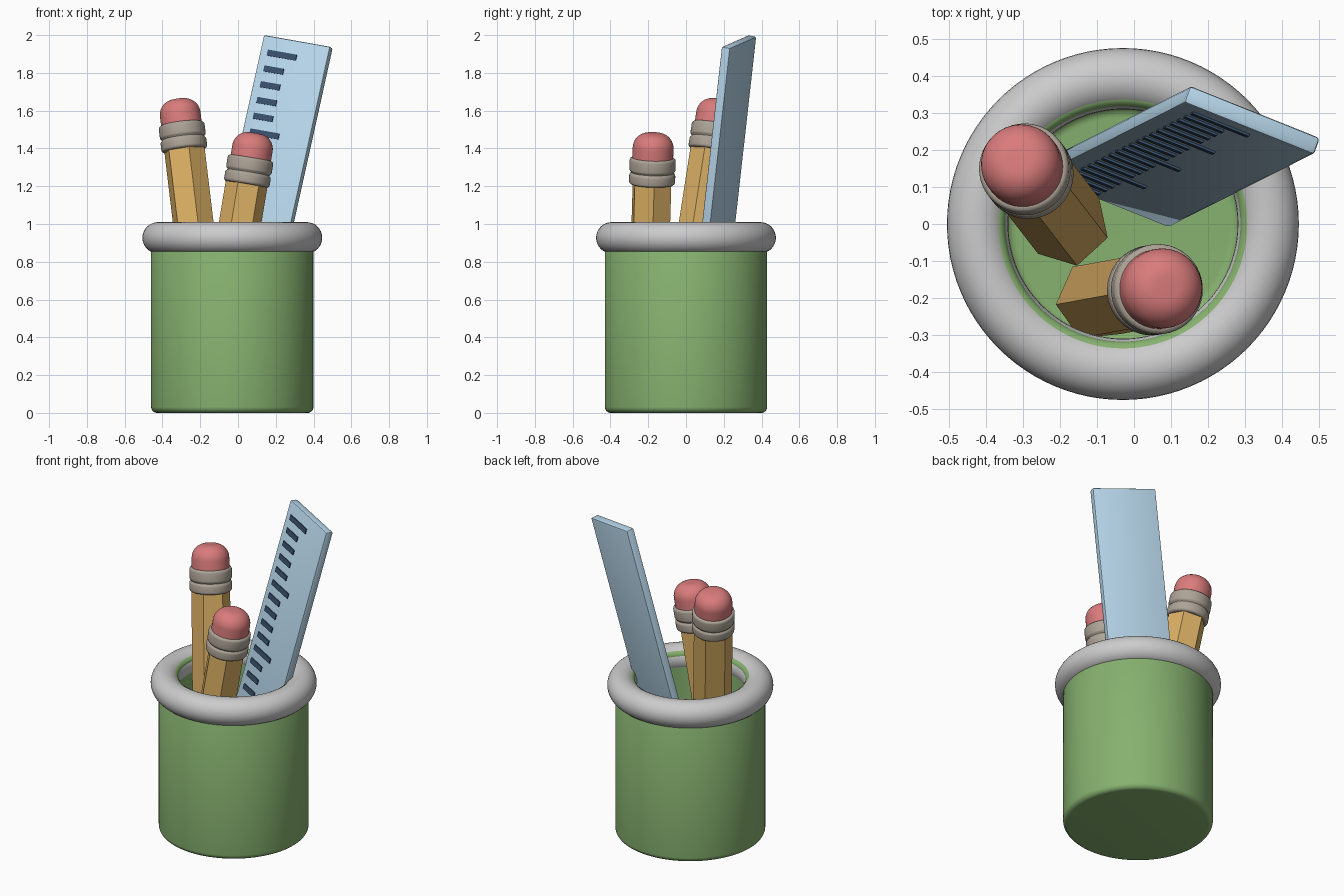
import bpy, bmesh, math
from mathutils import Vector, Matrix

if "Cube" in bpy.data.objects:
    bpy.data.objects.remove(bpy.data.objects["Cube"])


def material(name, rgb):
    m = bpy.data.materials.new(name)
    m.diffuse_color = (*rgb, 1)
    m.use_nodes = True
    m.node_tree.nodes["Principled BSDF"].inputs["Base Color"].default_value = m.diffuse_color
    return m


GREEN = material("green", (0.24, 0.44, 0.16))
WOOD = material("pencil_yellow", (0.72, 0.44, 0.13))
TIP = material("bare_wood", (0.75, 0.56, 0.36))
METAL = material("ferrule_metal", (0.42, 0.37, 0.31))
PINK = material("eraser_pink", (0.70, 0.20, 0.20))
BLUE = material("ruler_blue", (0.47, 0.67, 0.82))
NAVY = material("tick_navy", (0.04, 0.08, 0.15))


def finish(name, bm, mat, matrix, smooth=True):
    bmesh.ops.remove_doubles(bm, verts=bm.verts, dist=1e-5)
    bmesh.ops.recalc_face_normals(bm, faces=bm.faces)
    me = bpy.data.meshes.new(name)
    bm.to_mesh(me)
    bm.free()
    ob = bpy.data.objects.new(name, me)
    bpy.context.collection.objects.link(ob)
    if mat:
        me.materials.append(mat)
    ob.matrix_world = matrix
    if smooth:
        bpy.ops.object.select_all(action='DESELECT')
        ob.select_set(True)
        bpy.context.view_layer.objects.active = ob
        bpy.ops.object.shade_smooth_by_angle(angle=math.radians(35))
    return ob


def lathe(name, profile, mat, matrix, steps=64):
    """Revolve (radius, height) points around the local z axis."""
    bm = bmesh.new()
    vs = [bm.verts.new((r, 0, z)) for r, z in profile]
    es = [bm.edges.new(p) for p in zip(vs, vs[1:])]
    bmesh.ops.spin(bm, geom=vs + es, cent=(0, 0, 0), axis=(0, 0, 1),
                   angle=2 * math.pi, steps=steps, use_duplicate=False)
    return finish(name, bm, mat, matrix)


def arc(cr, cz, rad, a0, a1, n=8):
    angles = [math.radians(a0 + (a1 - a0) * i / n) for i in range(n + 1)]
    return [(cr + rad * math.cos(a), cz + rad * math.sin(a)) for a in angles]


def frame(origin, x, y, z):
    m = Matrix((x, y, z)).transposed().to_4x4()
    m.translation = origin
    return m


# Cup: hollow with rounded foot, rounded lip and inner fillet
cup_at = Matrix.Translation((-0.03, 0, 0))
lathe("cup", [(0, 0)] + arc(0.398, 0.032, 0.032, -90, 0)
      + [(0.43, 0.93), (0.40, 0.98)] + arc(0.345, 0.962, 0.027, 90, 180)
      + arc(0.288, 0.11, 0.03, 0, -90) + [(0, 0.08)], GREEN, cup_at, 96)

# Fat rolled rim
lathe("rim", arc(0.393, 0.927, 0.083, 0, 360, 32), None, cup_at, 96)


# Pencils, tip down: origin of each is the lower edge of its ferrule
def pencil(name, origin, direction, twist):
    z = Vector(direction).normalized()
    x = (Vector((1, 0, 0)) - z * z.x).normalized()
    m = frame(origin, x, z.cross(x), z)
    spin = m @ Matrix.Rotation(math.radians(twist), 4, 'Z')
    for part, r1, r2, z0, z1, mat in (("body", 0.112, 0.112, -0.90, 0.03, WOOD),
                                      ("tip", 0.015, 0.112, -1.10, -0.90, TIP)):
        bm = bmesh.new()
        bmesh.ops.create_cone(bm, cap_ends=True, segments=6, radius1=r1,
                              radius2=r2, depth=z1 - z0,
                              matrix=Matrix.Translation((0, 0, (z0 + z1) / 2)))
        finish(f"{name}_{part}", bm, mat, spin, False)
    b = 0.015
    lathe(name + "_ferrule", [(0, 0)] + arc(0.107, b, b, -90, 0, 4)
          + arc(0.107, 0.047, b, 0, 60, 3) + [(0.113, 0.064)]
          + arc(0.107, 0.081, b, -60, 0, 3)
          + arc(0.107, 0.127, b, 0, 90, 4) + [(0, 0.142)], METAL, m, 48)
    lathe(name + "_eraser", [(0, 0.12), (0.108, 0.12)]
          + arc(0.028, 0.195, 0.08, 0, 90, 10) + [(0, 0.275)], PINK, m, 48)


pencil("tall_pencil", (-0.283, 0.132, 1.39), (-0.12, 0.155, 1), 12)
pencil("short_pencil", (0.045, -0.18, 1.21), (0.165, 0.03, 1), 36)

# Ruler: local x = width, z = length, -y = marked face; origin at the top centre
up = Vector((0.222, 0.112, 1)).normalized()
w = Vector((0.92, -0.37, -0.165))
w = (w - up * w.dot(up)).normalized()
ruler_at = frame((0.32, 0.281, 1.966), w, up.cross(w), up)
WIDTH, THICK, LENGTH = 0.385, 0.05, 1.82


def add_box(bm, size, centre):
    bmesh.ops.create_cube(bm, size=1, matrix=Matrix.Translation(centre)
                          @ Matrix.Diagonal((*size, 1)))


bm = bmesh.new()
add_box(bm, (WIDTH, THICK, LENGTH), (0, 0, -LENGTH / 2))
bmesh.ops.bevel(bm, geom=bm.edges[:], offset=0.01, segments=2, profile=0.5,
                affect='EDGES')
finish("ruler", bm, BLUE, ruler_at)

# Ruler marks: every fifth one is long
bm = bmesh.new()
for i in range(20):
    length = 0.167 if i % 5 == 0 else 0.112
    add_box(bm, (length, 0.012, 0.032),
            (-WIDTH / 2 + 0.045 + length / 2, -THICK / 2, -0.09 - 0.086 * i))
finish("ruler_marks", bm, NAVY, ruler_at, False)
